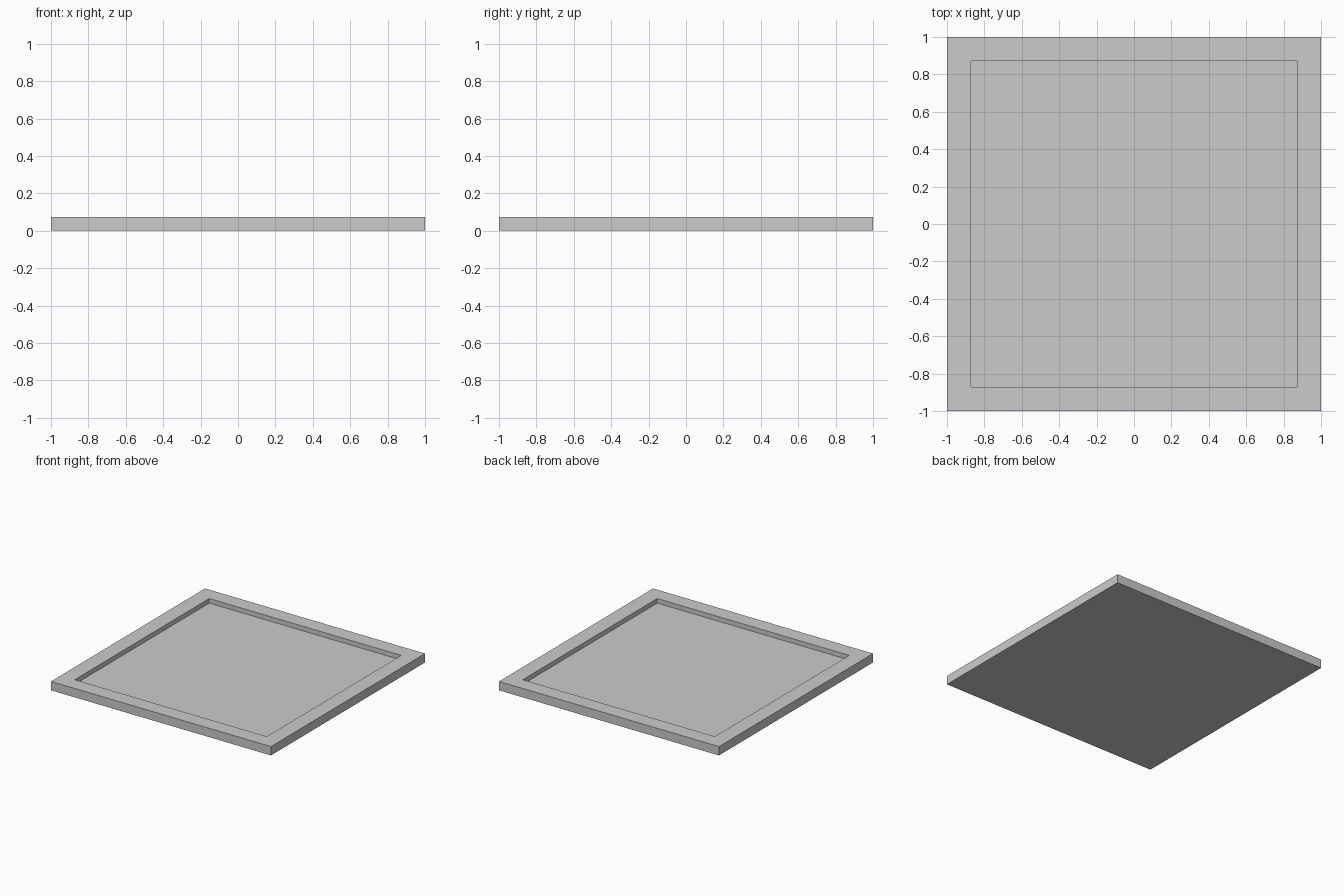
import bpy, bmesh

if "Cube" in bpy.data.objects:
    bpy.data.objects.remove(bpy.data.objects["Cube"])

SIZE, HEIGHT = 2.0, 0.073
RIM, DEPTH = 0.18, 0.038

# Square slab standing on z = 0
bm = bmesh.new()
bmesh.ops.create_cube(bm, size=1.0)
bmesh.ops.scale(bm, vec=(SIZE, SIZE, HEIGHT), verts=bm.verts)
bmesh.ops.translate(bm, vec=(0, 0, HEIGHT / 2), verts=bm.verts)
bm.normal_update()

# Shallow recess: inset the top for the rim, then sink a new floor
top = max(bm.faces, key=lambda f: f.calc_center_median().z)
bmesh.ops.inset_region(bm, faces=[top], thickness=RIM)
floor = bmesh.ops.extrude_discrete_faces(bm, faces=[top])["faces"][0]
bmesh.ops.translate(bm, vec=(0, 0, -DEPTH), verts=floor.verts)
bmesh.ops.recalc_face_normals(bm, faces=bm.faces)

mesh = bpy.data.meshes.new("square_tray")
bm.to_mesh(mesh)
bm.free()
tray = bpy.data.objects.new("square_tray", mesh)
bpy.context.collection.objects.link(tray)
